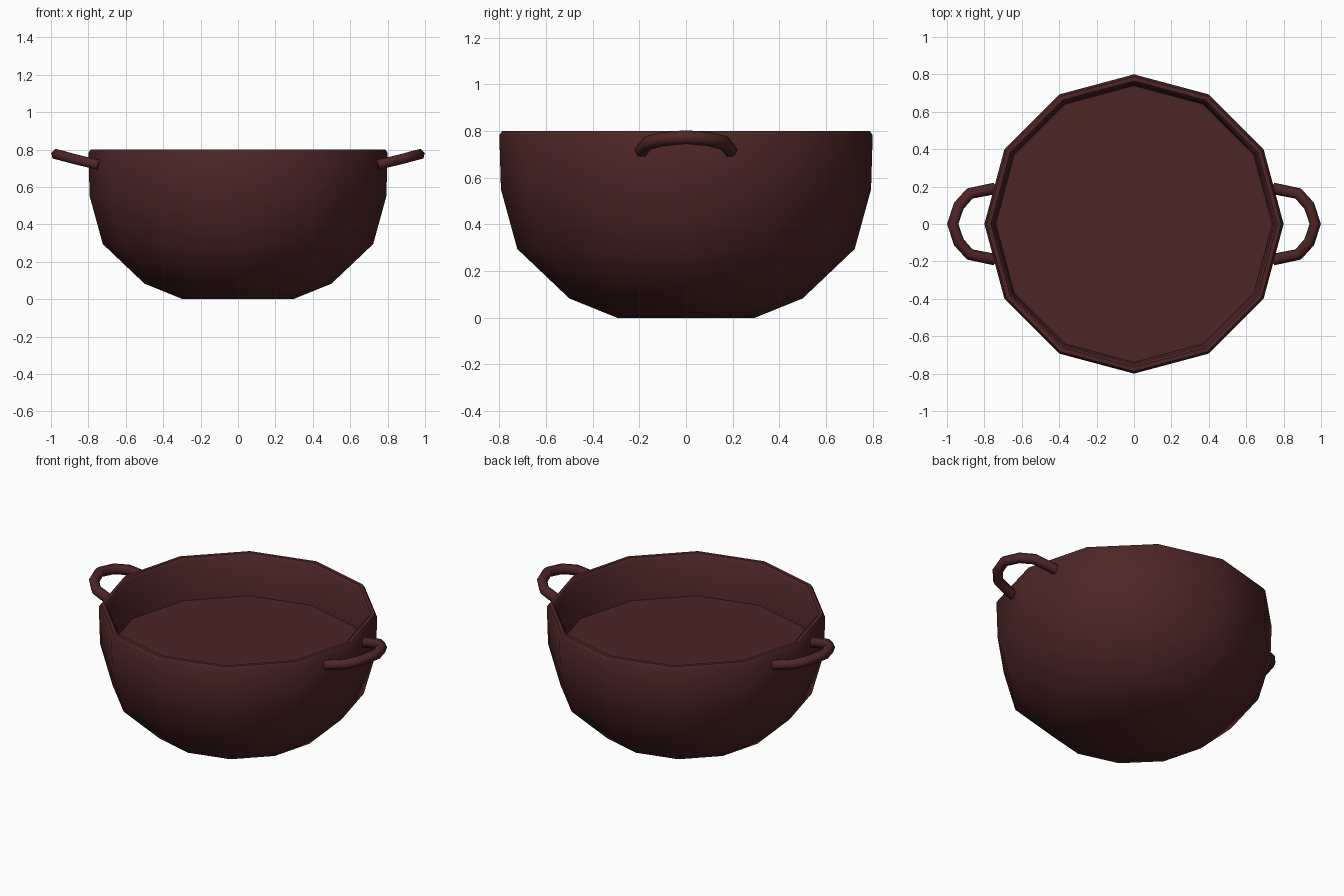
import bpy, bmesh, math
from mathutils import Vector

if "Cube" in bpy.data.objects:
    bpy.data.objects.remove(bpy.data.objects["Cube"])

mat = bpy.data.materials.new("dark_reddish_brown")
mat.diffuse_color = (0.075, 0.0185, 0.0185, 1)
mat.use_nodes = True
mat.node_tree.nodes["Principled BSDF"].inputs["Base Color"].default_value = mat.diffuse_color
SIDES = 12


def finish(name, bm, angle=45):
    bmesh.ops.recalc_face_normals(bm, faces=bm.faces)
    me = bpy.data.meshes.new(name)
    bm.to_mesh(me)
    bm.free()
    ob = bpy.data.objects.new(name, me)
    bpy.context.collection.objects.link(ob)
    me.materials.append(mat)
    bpy.ops.object.select_all(action='DESELECT')
    ob.select_set(True)
    bpy.context.view_layer.objects.active = ob
    bpy.ops.object.shade_smooth_by_angle(angle=math.radians(angle))
    return ob


def skin(bm, rings):
    # quads between successive rings, capped at both ends
    for a, b in zip(rings, rings[1:]):
        n = len(a)
        for i in range(n):
            bm.faces.new((a[i], a[(i + 1) % n], b[(i + 1) % n], b[i]))
    bm.faces.new(rings[0])
    bm.faces.new(rings[-1])


def ring(bm, r, z):
    return [bm.verts.new((r * math.cos(2 * math.pi * i / SIDES),
                          r * math.sin(2 * math.pi * i / SIDES), z)) for i in range(SIDES)]


# Bowl: outer wall, bevelled rim and inner wall
profile = [(0.295, 0), (0.5, 0.083), (0.723, 0.295), (0.793, 0.55), (0.8, 0.782),
           (0.788, 0.8), (0.765, 0.8), (0.75, 0.784), (0.742, 0.55),
           (0.675, 0.32), (0.47, 0.13), (0.28, 0.05)]
bm = bmesh.new()
skin(bm, [ring(bm, r, z) for r, z in profile])
finish("bowl", bm)

# Flat filling inside the bowl
bm = bmesh.new()
bm.faces.new(ring(bm, 0.741, 0.54))
finish("filling", bm)

# Handles: six-sided tube swept along a tilted half loop, one per side
half = [(0.745, 0.19, 0.718), (0.878, 0.163, 0.75), (0.937, 0.097, 0.766), (0.969, 0, 0.774)]
for name, s in (("right_handle", 1), ("left_handle", -1)):
    path = [Vector((s * x, y, z)) for x, y, z in half]
    path += [Vector((p.x, -p.y, p.z)) for p in reversed(path[:-1])]
    up = Vector((-0.24 * s, 0, 0.97)).normalized()
    bm = bmesh.new()
    rings = []
    for i, p in enumerate(path):
        d0 = (p - path[max(i - 1, 0)]).normalized()
        d1 = (path[min(i + 1, len(path) - 1)] - p).normalized()
        side = (d0 + d1).normalized().cross(up).normalized()
        rings.append([bm.verts.new(p + 0.031 * (math.cos(k * math.pi / 3) * side
                                                + math.sin(k * math.pi / 3) * up))
                      for k in range(6)])
    skin(bm, rings)
    finish(name, bm, 62)
